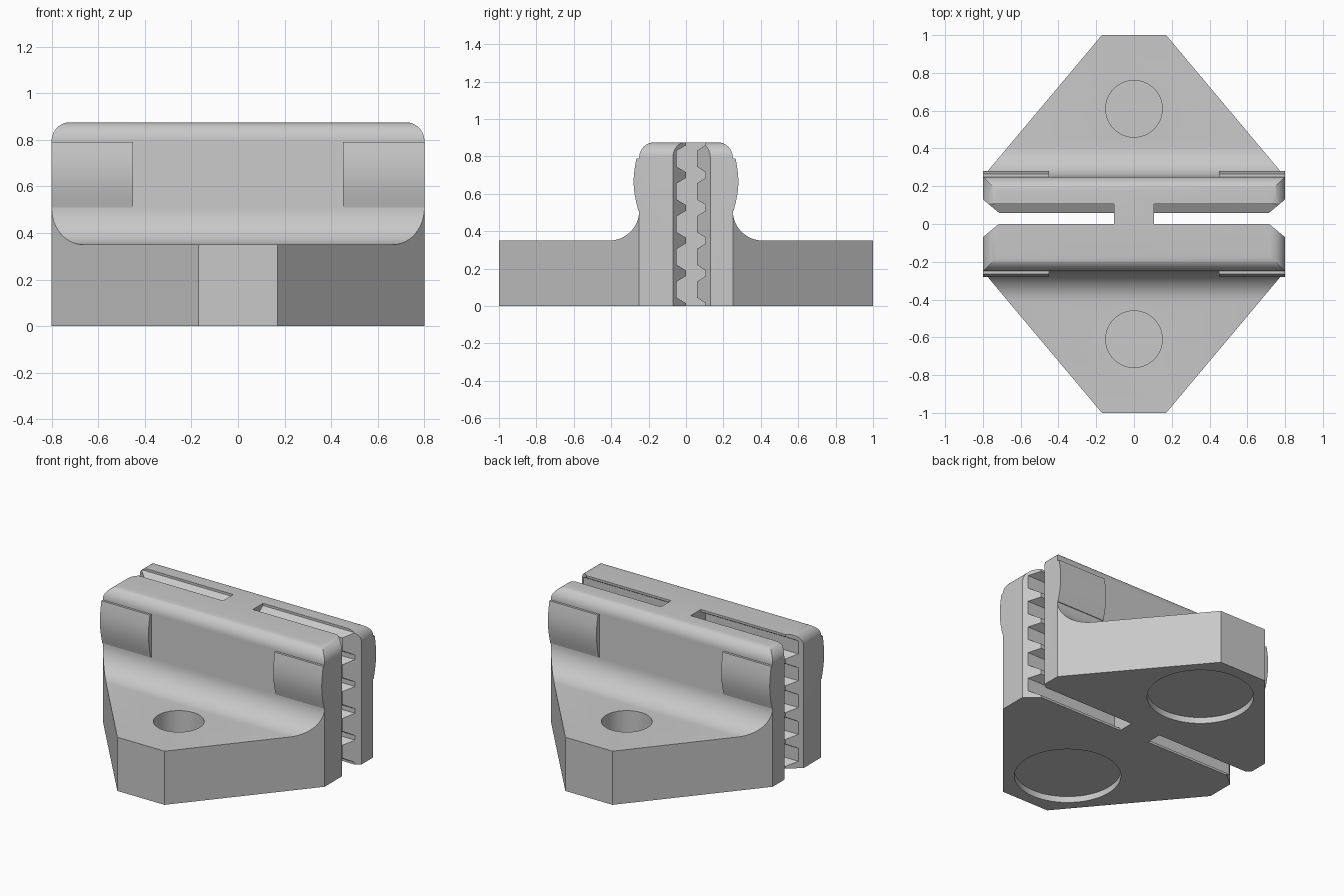
import bpy, bmesh
from math import sin, cos, pi
from mathutils import Vector

cube = bpy.data.objects.get("Cube")
if cube:
    bpy.data.objects.remove(cube, do_unlink=True)

grey = bpy.data.materials.new("light grey")
grey.use_nodes = True
grey.diffuse_color = (0.58, 0.58, 0.58, 1)
grey.node_tree.nodes["Principled BSDF"].inputs["Base Color"].default_value = (0.58, 0.58, 0.58, 1)


def prism(name, points, axis, low, high):
    """Extrude a 2D outline along an axis; points are the other two axes in order."""
    bm = bmesh.new()
    place = {"x": lambda a, b, d: (d, a, b),
             "y": lambda a, b, d: (a, d, b),
             "z": lambda a, b, d: (a, b, d)}[axis]
    face = bm.faces.new([bm.verts.new(place(a, b, low)) for a, b in points])
    moved = bmesh.ops.extrude_face_region(bm, geom=[face])
    verts = [g for g in moved["geom"] if isinstance(g, bmesh.types.BMVert)]
    bmesh.ops.translate(bm, verts=verts, vec=Vector(place(0, 0, high - low)))
    bmesh.ops.recalc_face_normals(bm, faces=bm.faces)
    mesh = bpy.data.meshes.new(name)
    bm.to_mesh(mesh)
    bm.free()
    mesh.materials.append(grey)
    obj = bpy.data.objects.new(name, mesh)
    bpy.context.collection.objects.link(obj)
    return obj


def arc(cx, cy, r, start, end, steps=10):
    return [(cx + r * cos(start + (end - start) * i / steps),
             cy + r * sin(start + (end - start) * i / steps)) for i in range(steps + 1)]


def circle(cx, cy, r, n=48):
    return arc(cx, cy, r, 0, 2 * pi, n)[:-1]


def activate(obj):
    bpy.ops.object.select_all(action="DESELECT")
    obj.select_set(True)
    bpy.context.view_layer.objects.active = obj


def cut(obj, cutter, operation="DIFFERENCE"):
    activate(obj)
    mod = obj.modifiers.new("cut", "BOOLEAN")
    mod.operation = operation
    mod.solver = "EXACT"
    mod.object = cutter
    bpy.ops.object.modifier_apply(modifier=mod.name)
    bpy.data.objects.remove(cutter, do_unlink=True)


def smooth(obj):
    activate(obj)
    bpy.ops.object.shade_smooth_by_angle(angle=0.5)


# Side profile: flat feet, filleted into an upright wall with rounded top
half = [(1, 0), (1, 0.35)]
half += arc(0.41, 0.51, 0.16, -pi / 2, -pi, 12)
half += arc(0.17, 0.795, 0.08, 0, pi / 2)
profile = half + [(-y, z) for y, z in reversed(half)]
body = prism("clamp_body", profile, "x", -1, 1)

# Tapered plan and rounded upper ends
plan = [(0.17, 1.0), (0.8, 0.25), (0.8, -0.25), (0.17, -1.0)]
plan += [(-x, y) for x, y in reversed(plan)]
cut(body, prism("plan_cutter", plan, "z", -0.2, 1.2), "INTERSECT")
ends = [(0.8, -0.1)] + arc(0.72, 0.795, 0.08, 0, pi / 2)
ends += [(-x, z) for x, z in reversed(ends)]
cut(body, prism("end_cutter", ends, "y", -1.2, 1.2), "INTERSECT")

# Toothed slots: ridges on the front jaw mate with grooves in the back jaw
pitch = 0.175
ridge = []
for i in range(-1, 7):
    z = i * pitch
    ridge += [(0, z - 0.045), (1, z - 0.015), (1, z + 0.015), (0, z + 0.045)]
front = [(-0.05 + 0.05 * t, z) for t, z in ridge]
back = [(0.058 + 0.047 * t, z) for t, z in ridge]
for side in (-1, 1):
    low, high = sorted((side * 0.107, side * 1.0))
    cut(body, prism("slot_cutter", front + back[::-1], "x", low, high))
    # Flared mouth of the slot
    flare = [(side * 0.68, 0.03), (side * 0.93, -0.22), (side * 0.93, 0.28)]
    flare = [(side * 0.68, 0.03), (side * 0.92, -0.17), (side * 0.92, 0.23)]
    cut(body, prism("flare_cutter", flare, "z", -0.2, 1.2))

# Blind screw holes above and shallow round recesses below
for y in (-0.61, 0.61):
    cut(body, prism("hole_cutter", circle(0, y, 0.15), "z", 0.06, 0.6))
    cut(body, prism("recess_cutter", circle(0, y, 0.315, 64), "z", -0.2, 0.04))
smooth(body)

# Bulging grip pads near the wall ends
bulge = [(0.248, 0.51)]
for i in range(11):
    t = i / 10
    bulge.append((0.255 + 0.01 * t + 0.02 * sin(pi * t), 0.51 + 0.28 * t))
bulge.append((0.248, 0.79))
for face, facing in ((-1, "front"), (1, "back")):
    for side, hand in ((-1, "right"), (1, "left")):
        low, high = sorted((side * 0.45, side * 0.8))
        pad = prism(f"{facing}_{hand}_grip", [(face * y, z) for y, z in bulge], "x", low, high)
        smooth(pad)
